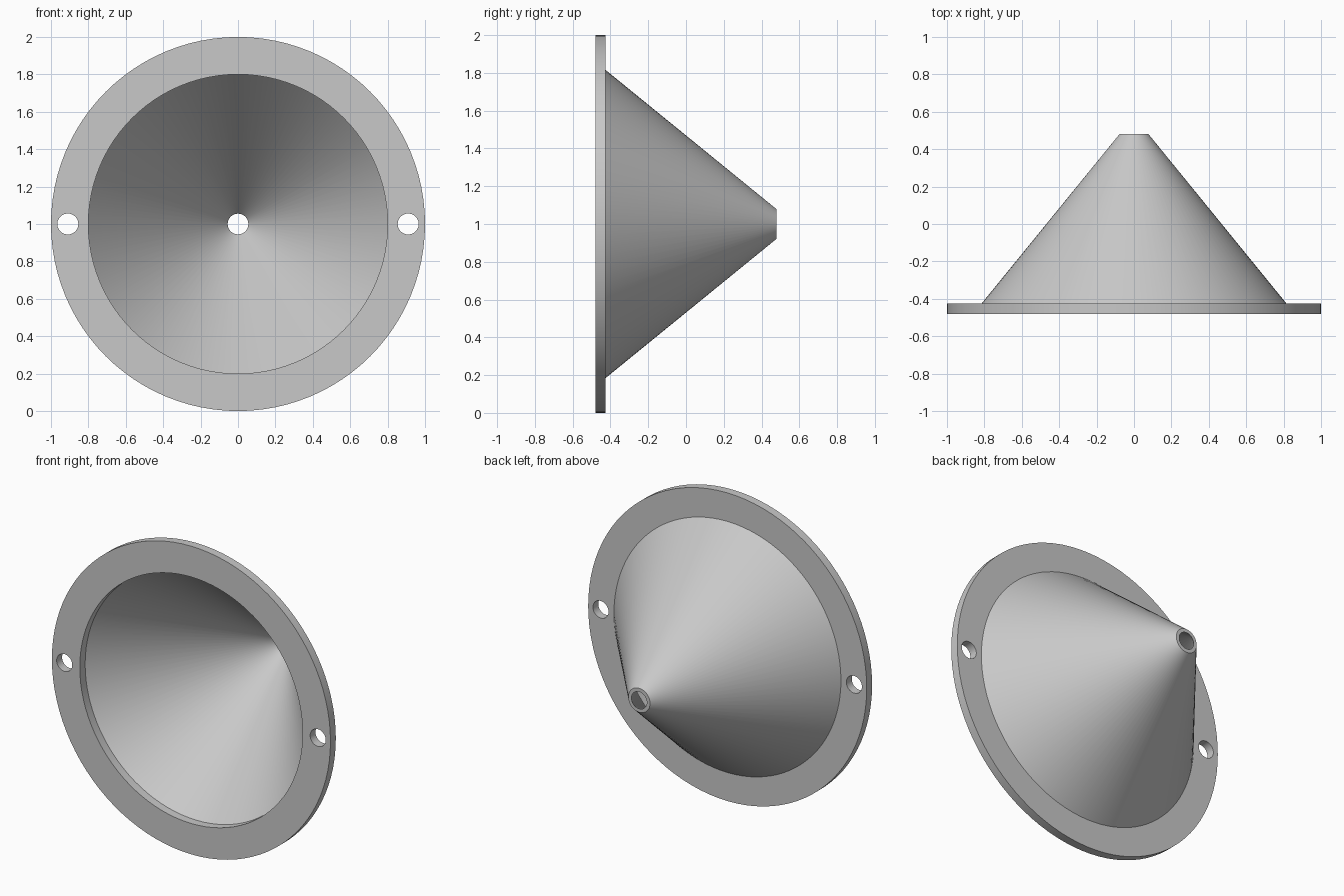
import bpy, bmesh, math
from mathutils import Vector, Matrix

cube = bpy.data.objects.get("Cube")
if cube:
    bpy.data.objects.remove(cube, do_unlink=True)

SEGMENTS = 96
CENTRE = Vector((0, 0, 1))
FRONT, SEAT, TIP = -0.48, -0.425, 0.48

grey = bpy.data.materials.new("light grey")
grey.use_nodes = True
colour = (0.58, 0.58, 0.58, 1)
grey.diffuse_color = colour
grey.node_tree.nodes["Principled BSDF"].inputs["Base Color"].default_value = colour


def add_object(name, bm):
    bmesh.ops.recalc_face_normals(bm, faces=bm.faces[:])
    mesh = bpy.data.meshes.new(name)
    bm.to_mesh(mesh)
    bm.free()
    mesh.materials.append(grey)
    obj = bpy.data.objects.new(name, mesh)
    bpy.context.collection.objects.link(obj)
    return obj


def lathe(name, profile):
    """Spin a closed (radius, y) profile around the horizontal y axis."""
    bm = bmesh.new()
    verts = [bm.verts.new(CENTRE + Vector((r, y, 0))) for r, y in profile]
    edges = [bm.edges.new((verts[i - 1], verts[i])) for i in range(len(verts))]
    bmesh.ops.spin(bm, geom=verts + edges, cent=CENTRE, axis=(0, 1, 0),
                   angle=math.tau, steps=SEGMENTS, use_merge=True)
    bmesh.ops.remove_doubles(bm, verts=bm.verts[:], dist=1e-5)
    return add_object(name, bm)


def activate(obj):
    bpy.ops.object.select_all(action='DESELECT')
    obj.select_set(True)
    bpy.context.view_layer.objects.active = obj


# Mounting flange and thin-walled cone with an open tip
flange = lathe("flange", [(1.0, FRONT), (1.0, SEAT), (0.8, SEAT), (0.8, FRONT)])
cone = lathe("cone_shell", [(0.815, SEAT), (0.078, TIP), (0.055, TIP), (0.8, SEAT)])

# Screw holes on either side of the flange
for side in (-1, 1):
    bm = bmesh.new()
    place = (Matrix.Translation(CENTRE + Vector((side * 0.91, (FRONT + SEAT) / 2, 0)))
             @ Matrix.Rotation(math.pi / 2, 4, 'X'))
    bmesh.ops.create_cone(bm, cap_ends=True, segments=40, radius1=0.056,
                          radius2=0.056, depth=0.3, matrix=place)
    cutter = add_object("hole_cutter", bm)
    cutter.hide_render = True
    cut = flange.modifiers.new("screw_hole", 'BOOLEAN')
    cut.operation = 'DIFFERENCE'
    cut.solver = 'EXACT'
    cut.object = cutter
    activate(flange)
    bpy.ops.object.modifier_apply(modifier=cut.name)
    bpy.data.objects.remove(cutter, do_unlink=True)

# Smooth round surfaces, crisp rims
for part in (flange, cone):
    activate(part)
    bpy.ops.object.shade_smooth_by_angle(angle=math.radians(30))
